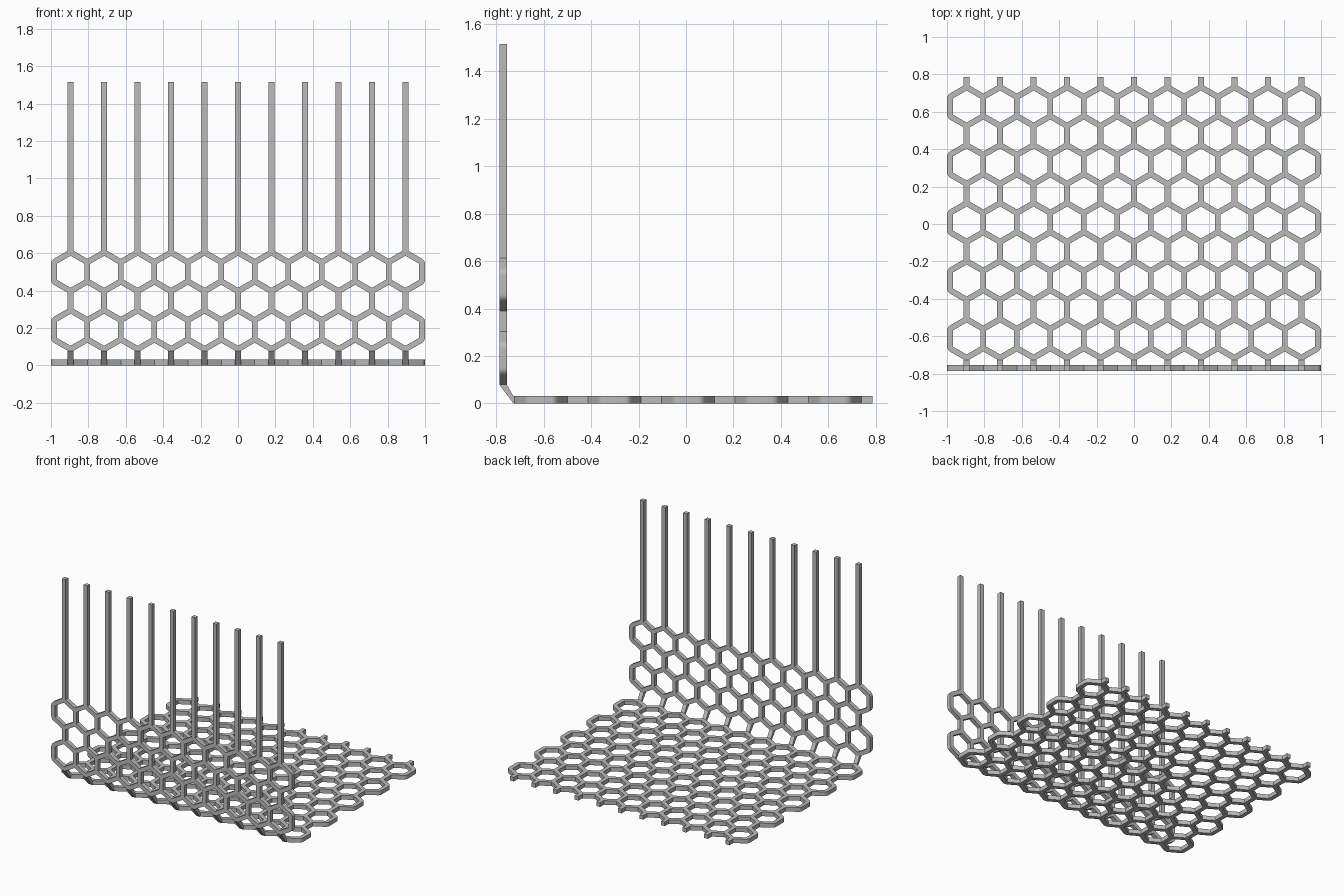
import bpy, bmesh, math
from mathutils import Vector

if "Cube" in bpy.data.objects:
    bpy.data.objects.remove(bpy.data.objects["Cube"])

PITCH = 0.179                    # hexagon width, centreline
EDGE = PITCH / math.sqrt(3)      # hexagon edge length
HALF = 0.0155                    # half the bar width
THICK = 0.031
ROUND = 0.035                    # outer corner radius
COLUMNS = range(-10, 11, 2)      # hexagon centres, in half pitches

grey = bpy.data.materials.new("plain_grey")
grey.diffuse_color = (0.5, 0.5, 0.5, 1)
grey.use_nodes = True
grey.node_tree.nodes["Principled BSDF"].inputs["Base Color"].default_value = grey.diffuse_color


def polar(a):
    return Vector((math.cos(a), math.sin(a)))


def lattice(rows, first, low, high):
    """Graph of hexagon rows joined by bars, with stubs ending at low and high."""
    pos, links = {}, {}

    def link(a, b):
        for k, m in ((a, b), (b, a)):
            links.setdefault(k, set()).add(m)
            i, j = k
            v = high if j == 999 else low if j == -999 else first + j * EDGE / 2
            pos[k] = Vector((i * PITCH / 2, v))

    for r in range(rows):
        c = 6 * r
        for i in COLUMNS:
            ring = [(i, c + 2), (i + 1, c + 1), (i + 1, c - 1),
                    (i, c - 2), (i - 1, c - 1), (i - 1, c + 1)]
            for n in range(6):
                link(ring[n], ring[(n + 1) % 6])
            link((i, c + 2), (i, c + 4) if r < rows - 1 else (i, 999))
            if r == 0:
                link((i, c - 2), (i, -999))
    return pos, links


def finish(name, bm):
    bmesh.ops.recalc_face_normals(bm, faces=bm.faces)
    me = bpy.data.meshes.new(name)
    bm.to_mesh(me)
    bm.free()
    me.materials.append(grey)
    ob = bpy.data.objects.new(name, me)
    bpy.context.collection.objects.link(ob)
    bpy.ops.object.select_all(action='DESELECT')
    ob.select_set(True)
    bpy.context.view_layer.objects.active = ob
    bpy.ops.object.shade_smooth_by_angle(angle=math.radians(25))
    return ob


def panel(name, pos, links, place, depth):
    """Give the graph's edges width, with mitred joints, then extrude."""
    bm = bmesh.new()
    left, right = {}, {}
    for k, p in pos.items():
        angle = lambda m: math.atan2(pos[m].y - p.y, pos[m].x - p.x)
        around = sorted(links[k], key=angle)
        joint = []
        for n, a in enumerate(around):
            b = around[(n + 1) % len(around)]
            a0 = angle(a)
            turn = (angle(b) - a0) % math.tau
            d = polar(a0 + turn / 2)
            if len(around) == 1:                       # free bar end
                pts = [p + polar(a0 + math.pi / 2) * HALF,
                       p + polar(a0 - math.pi / 2) * HALF]
            elif turn > math.pi:                       # rounded outer corner
                mid = p + d * (HALF / math.sin(turn / 2) - ROUND / math.cos(math.pi / 6))
                pts = [mid + polar(a0 + turn / 2 + math.radians(t)) * ROUND
                       for t in range(-30, 31, 10)]
            else:                                      # mitred inner corner
                pts = [p + d * HALF / math.sin(turn / 2)]
            verts = [bm.verts.new(place(q)) for q in pts]
            left[k, a], right[k, b] = verts[0], verts[-1]
            joint += verts
        if len(joint) > 2:
            bm.faces.new(joint)
    for k in links:
        for m in links[k]:
            if k < m:
                bm.faces.new((right[k, m], left[m, k], right[m, k], left[k, m]))
    new = bmesh.ops.extrude_face_region(bm, geom=bm.faces[:], use_keep_orig=True)
    bmesh.ops.translate(bm, vec=depth,
                        verts=[g for g in new['geom'] if isinstance(g, bmesh.types.BMVert)])
    finish(name, bm)


# Floor grid: five rows lying flat
pos, links = lattice(5, 0.008 - 6 * EDGE, -0.728, 0.786)
panel("floor_grid", pos, links, lambda q: (q.x, q.y, 0), (0, 0, THICK))

# Upright grid: two rows, with tall prongs rising from the top
pos, links = lattice(2, 0.346 - 1.5 * EDGE, 0.077, 1.515)
panel("upright_grid_with_prongs", pos, links, lambda q: (q.x, -0.786, q.y), (0, THICK, 0))

# Slanted bars joining floor and upright
bm = bmesh.new()
profile = [(-0.786, 0.077), (-0.755, 0.077), (-0.728, THICK), (-0.728, 0)]
for i in COLUMNS:
    x = i * PITCH / 2
    a, b = [[bm.verts.new((x + s * HALF, y, z)) for y, z in profile] for s in (-1, 1)]
    bm.faces.new(a)
    bm.faces.new(b)
    for n in (1, 3):
        m = (n + 1) % 4
        bm.faces.new((a[n], a[m], b[m], b[n]))
finish("bend_bars", bm)
